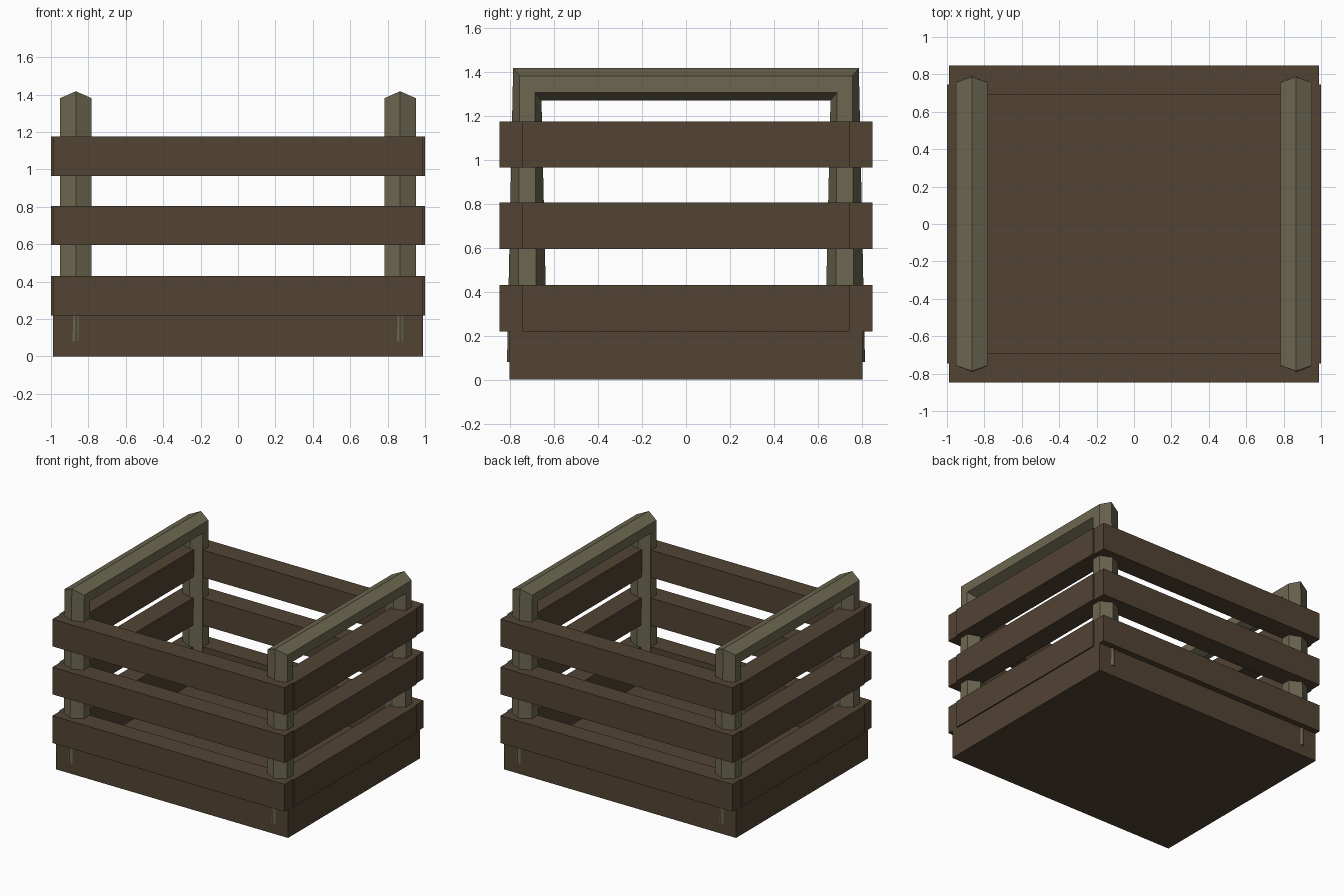
import bpy, bmesh

if "Cube" in bpy.data.objects:
    bpy.data.objects.remove(bpy.data.objects["Cube"])


def material(name, rgb):
    m = bpy.data.materials.new(name)
    m.diffuse_color = (*rgb, 1)
    m.use_nodes = True
    m.node_tree.nodes["Principled BSDF"].inputs["Base Color"].default_value = m.diffuse_color
    return m


BROWN = material("dark_wood", (0.085, 0.057, 0.034))
GREY = material("grey_wood", (0.15, 0.135, 0.08))


def finish(name, bm, mat):
    bmesh.ops.recalc_face_normals(bm, faces=bm.faces)
    me = bpy.data.meshes.new(name)
    bm.to_mesh(me)
    bm.free()
    me.materials.append(mat)
    ob = bpy.data.objects.new(name, me)
    bpy.context.collection.objects.link(ob)
    return ob


def box(name, x, y, z, mat=BROWN):
    bm = bmesh.new()
    bmesh.ops.create_cube(bm, size=1)
    for v in bm.verts:
        for i, (lo, hi) in enumerate((x, y, z)):
            v.co[i] = lo if v.co[i] < 0 else hi
    return finish(name, bm, mat)


# Shallow tray: floor slab with four low walls
FLOOR = 0.15
box("floor", (-0.99, 0.99), (-0.804, 0.804), (0, FLOOR))

# Three tiers of slats around the crate
for tier, z in enumerate(((0.22, 0.43), (0.595, 0.805), (0.965, 1.175)), 1):
    for s, side in ((-1, "front"), (1, "back")):
        box(f"{side}_slat_{tier}", (-0.99, 0.99), sorted((s * 0.69, s * 0.848)), z)
    for s, side in ((-1, "left"), (1, "right")):
        box(f"{side}_slat_{tier}", sorted((s * 0.84, s * 1.0)), (-0.745, 0.745), z)

# Low walls between floor and bottom slats
for s, side in ((-1, "front"), (1, "back")):
    box(f"{side}_base_wall", (-0.99, 0.99), sorted((s * 0.69, s * 0.804)), (FLOOR, 0.25))
for s, side in ((-1, "left"), (1, "right")):
    box(f"{side}_base_wall", sorted((s * 0.84, s * 0.99)), (-0.69, 0.69), (FLOOR, 0.25))


def hoop(name, x):
    """Hexagonal bar bent into an upside-down U, mitred at the corners."""
    # (across bar, outward: -1 inner ridge .. 1 outer ridge)
    hexagon = [(0, 2), (0.085, 1), (0.085, -1), (0, -2), (-0.085, -1), (-0.085, 1)]
    foot = {2: 0.092, 1: 0.0425, -1: -0.0425, -2: -0.092}
    top_y = {2: 0.0645, 1: 0.0345, -1: -0.0345, -2: -0.0645}
    top_z = {2: 0.0735, 1: 0.0365, -1: -0.0375, -2: -0.0735}
    bm = bmesh.new()
    rings = []
    for s, corner in ((-1, 0), (-1, 1), (1, 1), (1, 0)):
        ring = []
        for dx, k in hexagon:
            if corner:
                co = (x + dx, s * (0.722 + top_y[k]), 1.344 + top_z[k])
            else:
                co = (x + dx, s * (0.7225 + foot[k]), 0.08)
            ring.append(bm.verts.new(co))
        rings.append(ring)
    for a, b in zip(rings, rings[1:]):
        for i in range(6):
            j = (i + 1) % 6
            bm.faces.new((a[i], a[j], b[j], b[i]))
    bm.faces.new(rings[0])
    bm.faces.new(rings[-1])
    return finish(name, bm, GREY)


# Post-and-rail hoops
hoop("left_hoop", -0.867)
hoop("right_hoop", 0.867)
